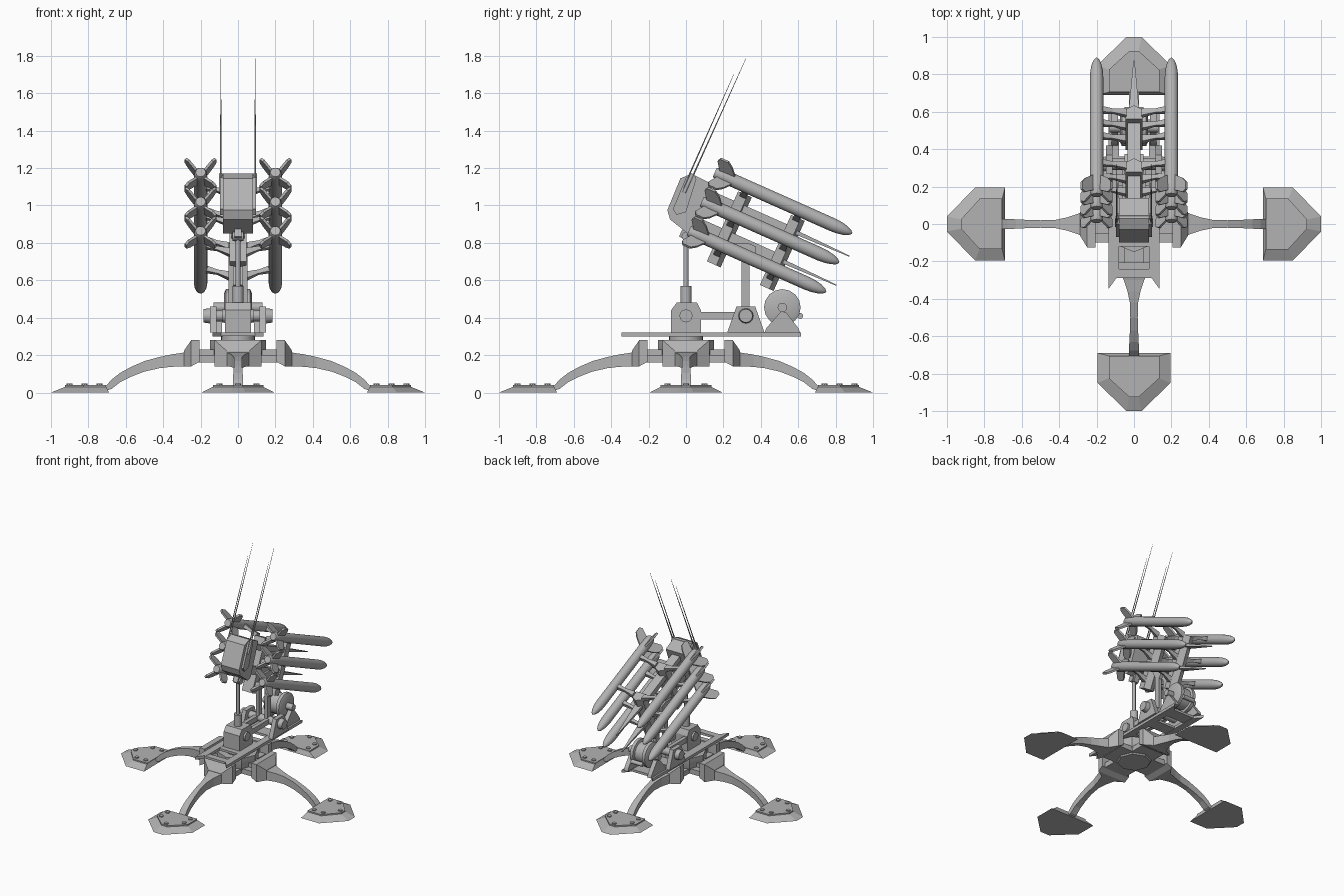
import bpy, bmesh, math
from mathutils import Vector, Matrix

cube = bpy.data.objects.get("Cube")
if cube:
    bpy.data.objects.remove(cube)

grey = bpy.data.materials.new("plain_grey")
grey.use_nodes = True
COLOUR = (0.45, 0.45, 0.45, 1)
grey.diffuse_color = COLOUR
grey.node_tree.nodes["Principled BSDF"].inputs["Base Color"].default_value = COLOUR

TILT = Matrix.Translation((0, 0.015, 0.865)) @ Matrix.Rotation(math.radians(-24), 4, 'X')
FLAT = Matrix.Identity(4)


def finish(name, bm, place=FLAT, smooth=False):
    bmesh.ops.recalc_face_normals(bm, faces=bm.faces)
    me = bpy.data.meshes.new(name)
    bm.to_mesh(me)
    bm.free()
    me.materials.append(grey)
    ob = bpy.data.objects.new(name, me)
    ob.matrix_world = place
    bpy.context.collection.objects.link(ob)
    if smooth:
        bpy.ops.object.select_all(action='DESELECT')
        ob.select_set(True)
        bpy.context.view_layer.objects.active = ob
        bpy.ops.object.shade_smooth_by_angle(angle=math.radians(35))
    return ob


def loft(name, rings, place=FLAT, smooth=False):
    """Skin matching rings of points and cap both ends."""
    bm = bmesh.new()
    loops = [[bm.verts.new(p) for p in ring] for ring in rings]
    n = len(loops[0])
    for a, b in zip(loops, loops[1:]):
        for i in range(n):
            j = (i + 1) % n
            bm.faces.new((a[i], a[j], b[j], b[i]))
    bm.faces.new(loops[0])
    bm.faces.new(loops[-1])
    return finish(name, bm, place, smooth)


def box(name, lo, hi, place=FLAT):
    (a, b, c), (d, e, f) = lo, hi
    return loft(name, [[(a, b, z), (d, b, z), (d, e, z), (a, e, z)] for z in (c, f)], place)


def side_plate(name, pts, x0, x1, place=FLAT):
    """Extrude a (y, z) outline across x."""
    return loft(name, [[(x, y, z) for y, z in pts] for x in (x0, x1)], place)


def lathe(name, start, axis, profile, sides=16, place=FLAT):
    """Turn (distance, radius) pairs around an axis."""
    turn = Vector(axis).to_track_quat('Z', 'Y')
    rings = []
    for d, r in profile:
        ring = []
        for i in range(sides):
            a = 2 * math.pi * i / sides
            p = Vector((r * math.cos(a), r * math.sin(a), d))
            ring.append(Vector(start) + turn @ p)
        rings.append(ring)
    return loft(name, rings, place, True)


def rod(name, a, b, r0, r1=None, sides=12, place=FLAT):
    a, b = Vector(a), Vector(b)
    return lathe(name, a, b - a, [(0, r0), ((b - a).length, r1 or r0)], sides, place)


# Four arched legs with chamfered pads
PAD = [(0.69, 0.195), (0.85, 0.195), (1, 0.04), (1, -0.04), (0.85, -0.195), (0.69, -0.195)]
PAD_TOP = [(0.705, 0.135), (0.825, 0.135), (0.925, 0.025),
           (0.925, -0.025), (0.825, -0.135), (0.705, -0.135)]
# x, half width, bottom, top
ARCH = [(0.25, 0.075, 0.14, 0.225), (0.3, 0.055, 0.14, 0.212), (0.36, 0.035, 0.137, 0.203),
        (0.42, 0.022, 0.13, 0.19), (0.5, 0.02, 0.112, 0.168), (0.57, 0.022, 0.085, 0.138),
        (0.63, 0.025, 0.055, 0.105), (0.675, 0.027, 0.02, 0.07), (0.72, 0.028, 0.005, 0.02)]
BRACKET = [(0.205, 0.125, 0.165, 0.28), (0.25, 0.125, 0.14, 0.28), (0.29, 0.06, 0.14, 0.222)]


def section(x, w, lo, hi):
    return [(x, -w, lo), (x, w, lo), (x, w, hi), (x, -w, hi)]


for k, side in enumerate(("left", "back", "right", "front")):
    spin = Matrix.Rotation(k * math.pi / 2, 4, 'Z')
    loft(side + "_foot_pad", [[(x, y, 0) for x, y in PAD], [(x, y, 0.03) for x, y in PAD_TOP],
                              [(x, y, 0.04) for x, y in PAD_TOP]], spin)
    loft(side + "_leg_arch", [section(*s) for s in ARCH], spin)
    loft(side + "_leg_bracket", [section(*s) for s in BRACKET], spin)
    box(side + "_hub_beam", (0, -0.1, 0.16), (0.21, 0.1, 0.2), spin)
    box(side + "_hub_link", (0.1, -0.05, 0.19), (0.21, 0.05, 0.23), spin)
    for x, y in ((0.74, 0.1), (0.74, -0.1), (0.82, 0.1), (0.82, -0.1), (0.9, 0)):
        rod(side + "_pad_bolt", (x, y, 0.038), (x, y, 0.048), 0.016, sides=8, place=spin)

# Hub and turntable
lathe("hub_block", (0, 0, 0.15), (0, 0, 1), [(0, 0.12), (0.04, 0.15), (0.13, 0.15)], 8)
rod("turntable_ring", (0, 0, 0.275), (0, 0, 0.305), 0.09, sides=24)

# Platform rails, cross plates and drum mounts
for s in (-1, 1):
    rail = [(0.08, -0.27), (0.135, -0.345), (0.135, 0.615), (0.08, 0.55)]
    loft("platform_rail", [[(s * x, y, z) for x, y in rail] for z in (0.3, 0.322)])
    side_plate("drum_mount", [(0.42, 0.32), (0.61, 0.32), (0.6, 0.345), (0.535, 0.43),
                              (0.505, 0.43), (0.43, 0.345)], s * 0.085, s * 0.12)
    side_plate("rail_cheek", [(0.22, 0.32), (0.42, 0.32), (0.37, 0.46), (0.27, 0.46)],
               s * 0.115, s * 0.15)
    rod("pivot_cap", (s * 0.14, 0.32, 0.41), (s * 0.185, 0.32, 0.41), 0.042, 0.036)
for y0, y1 in ((-0.29, -0.24), (-0.12, 0.12), (0.26, 0.36), (0.46, 0.56)):
    box("platform_cross_plate", (-0.09, y0, 0.302), (0.09, y1, 0.32))

# Cable drum
lathe("cable_drum", (-0.075, 0.515, 0.455), (1, 0, 0),
      [(0, 0.075), (0.01, 0.098), (0.035, 0.098), (0.04, 0.08), (0.11, 0.08),
       (0.115, 0.098), (0.14, 0.098), (0.15, 0.075)], 16)
rod("drum_axle", (-0.13, 0.515, 0.455), (0.13, 0.515, 0.455), 0.025)
rod("drum_handle", (-0.05, 0.61, 0.41), (0.05, 0.61, 0.41), 0.016)

# Turret block, lift piston, pivot arm
side_plate("turret_block", [(-0.08, 0.32), (0.08, 0.32), (0.08, 0.44), (0.06, 0.48),
                            (-0.05, 0.48), (-0.08, 0.44)], -0.07, 0.07)
rod("turret_side_boss", (-0.085, 0, 0.41), (0.085, 0, 0.41), 0.035)
rod("piston_sleeve", (0, 0, 0.47), (0, 0, 0.57), 0.03)
rod("piston_rod", (0, 0, 0.56), (0, 0, 0.83), 0.013)
rod("piston_eye", (-0.03, 0, 0.835), (0.03, 0, 0.835), 0.024)
rod("pivot_axle", (-0.15, 0.32, 0.41), (0.15, 0.32, 0.41), 0.03)
for s in (-1, 1):
    box("pivot_arm", (s * 0.035, 0.07, 0.39), (s * 0.065, 0.32, 0.43))
    side_plate("support_post", [(0.297, 0.41), (0.34, 0.41), (0.34, 0.68), (0.375, 0.73),
                                (0.375, 0.78), (0.33, 0.8), (0.25, 0.8), (0.297, 0.7)],
               s * 0.025, s * 0.05)

# Guidance unit with sloped panels
CASE = [(-0.1, 0.975), (-0.03, 1.145), (0.03, 1.17), (0.14, 1.115),
        (0.045, 0.865), (0.01, 0.85), (-0.085, 0.925)]
side_plate("guidance_case", CASE, -0.08, 0.08)
side_plate("guidance_band", [(-0.07, 0.98), (0, 1.15), (0.045, 1.165), (0.055, 1.14),
                             (0, 0.965), (-0.05, 0.95)], -0.095, 0.095)

# Whip antennas
for s in (-1, 1):
    rod("antenna_base", (s * 0.092, -0.01, 1.07), (s * 0.092, 0.035, 1.17), 0.01)
    rod("long_antenna", (s * 0.092, 0.02, 1.12), (s * 0.092, 0.32, 1.785), 0.005, 0.0012, 6)
    rod("short_antenna", (s * 0.092, -0.015, 1.09), (s * 0.092, 0.255, 1.7), 0.005, 0.0012, 6)

# Rack: two wedge uprights, beams and tapered spikes
for c in (0.19, 0.5):
    wedge = [(-0.045, c - 0.035), (0.045, c - 0.035), (0.045, c + 0.02), (0, c + 0.045),
             (-0.045, c + 0.02)]
    loft("rack_upright", [[(x, y, z) for x, y in wedge] for z in (-0.11, 0.3)], TILT)
for t, h in ((0.055, 0.03), (0.225, 0.02)):
    box("rack_beam", (-0.035, -0.02, t - h), (0.035, 0.5, t + h), TILT)
    loft("rack_spike", [[(-w, y, t - v), (w, y, t - v), (w, y, t + v), (-w, y, t + v)]
                        for y, w, v in ((0.5, 0.032, 0.012), (0.84, 0.003, 0.003))], TILT)
box("piston_lug", (-0.02, -0.035, -0.05), (0.02, 0.03, 0.05), TILT)

# Six finned missiles and their struts
BODY = [(0, 0.026), (0.012, 0.032), (0.06, 0.036), (0.69, 0.036), (0.73, 0.033), (0.765, 0.026),
        (0.79, 0.016), (0.803, 0.004)]
FIN = [(0.11, 0.03), (0.075, 0.085), (0.045, 0.113), (0, 0.113), (-0.01, 0.09), (0.02, 0.03)]
for s in (-1, 1):
    for row in range(3):
        t = 0.171 * row
        lathe("missile_body", (s * 0.2, 0, t), (0, 1, 0), BODY, 20, TILT)
        for k in range(4):
            fin_place = (TILT @ Matrix.Translation((s * 0.2, 0, t))
                         @ Matrix.Rotation(math.pi / 4 + k * math.pi / 2, 4, 'Y'))
            side_plate("tail_fin", FIN, -0.007, 0.007, fin_place)
        for c in (0.19, 0.5):
            ends = ((0.04, -0.045, 0.02), (0.11, -0.02, 0.011), (0.18, 0, 0.017))
            loft("missile_strut", [[(s * x, c - w, t + d - w), (s * x, c + w, t + d - w),
                                    (s * x, c + w, t + d + w), (s * x, c - w, t + d + w)]
                                   for x, d, w in ends], TILT)
